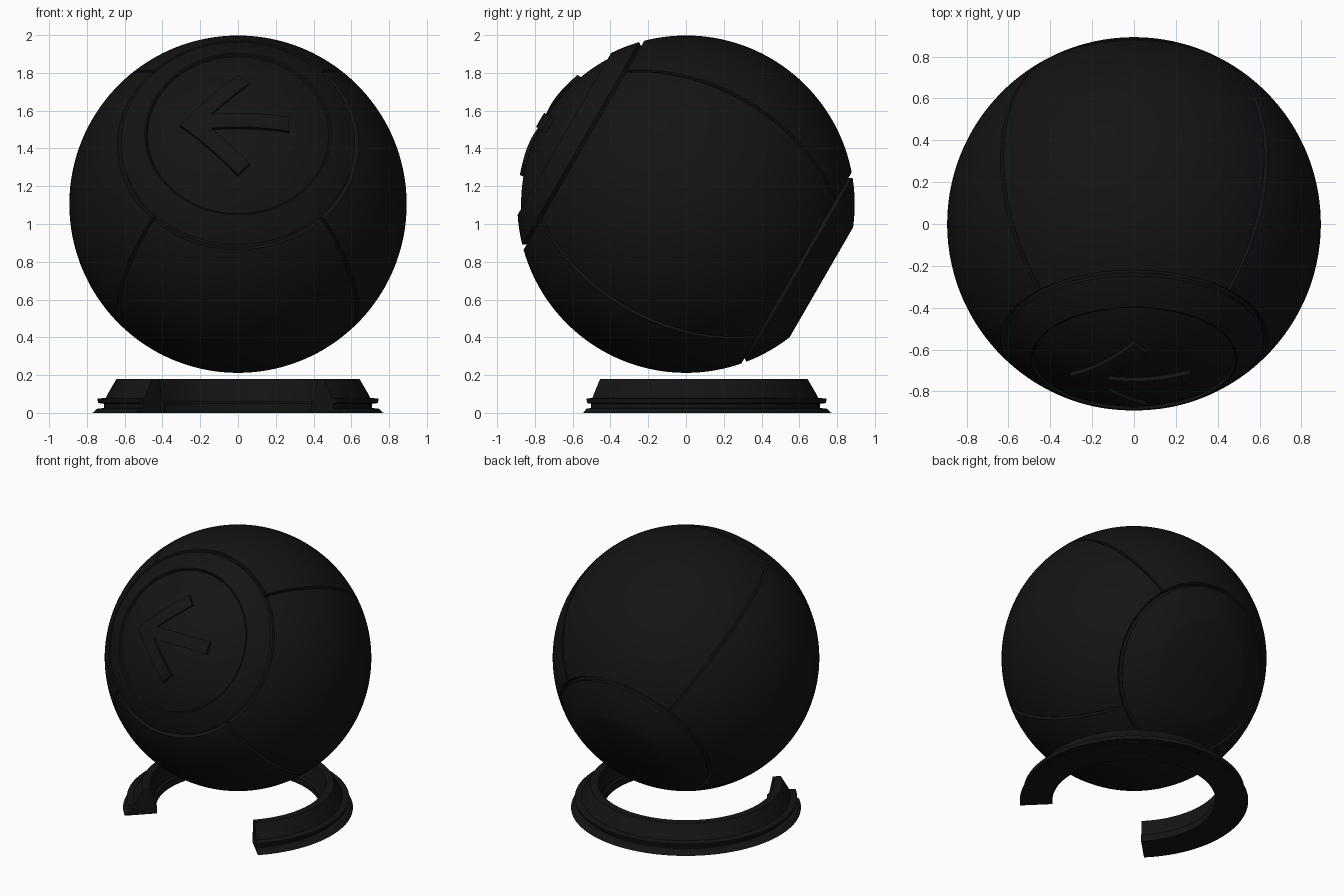
import bpy, bmesh
from math import sin, cos, pi, radians, sqrt, acos, asin
from mathutils import Vector

if "Cube" in bpy.data.objects:
    bpy.data.objects.remove(bpy.data.objects["Cube"])

R, INNER = 0.893, 0.863            # ball surface and groove floor
CENTRE = Vector((0, 0, 1.105))
X = Vector((1, 0, 0))
U = Vector((0, -cos(radians(30)), sin(radians(30))))   # tilted ball axis, toward front
V = Vector((0, sin(radians(30)), cos(radians(30))))

black = bpy.data.materials.new("black")
black.diffuse_color = (0.007, 0.007, 0.007, 1)
black.use_nodes = True
black.node_tree.nodes["Principled BSDF"].inputs["Base Color"].default_value = black.diffuse_color


def finish(name, bm):
    bmesh.ops.remove_doubles(bm, verts=bm.verts, dist=1e-5)
    bmesh.ops.recalc_face_normals(bm, faces=bm.faces)
    me = bpy.data.meshes.new(name)
    bm.to_mesh(me)
    bm.free()
    me.materials.append(black)
    ob = bpy.data.objects.new(name, me)
    bpy.context.collection.objects.link(ob)
    bpy.ops.object.select_all(action='DESELECT')
    ob.select_set(True)
    bpy.context.view_layer.objects.active = ob
    bpy.ops.object.shade_smooth_by_angle(angle=radians(25))
    return ob


def spread(a, b, n):
    return [a + (b - a) * i / n for i in range(n + 1)]


def skin(bm, rows):
    """Join rows of points with quads; returns the vertex rows."""
    vs = [[bm.verts.new(p) for p in row] for row in rows]
    for r0, r1 in zip(vs, vs[1:]):
        for i in range(len(r0) - 1):
            bm.faces.new((r0[i], r0[i + 1], r1[i + 1], r1[i]))
    return vs


def on_ball(theta, phi, r):
    return CENTRE + r * (sin(theta) * (cos(phi) * X + sin(phi) * V) + cos(theta) * U)


def ball_lathe(name, profile, n=128):
    """Revolve (polar angle, radius) pairs around the tilted axis."""
    bm = bmesh.new()
    skin(bm, [[on_ball(t, p, r) for p in spread(0, 2 * pi, n)] for t, r in profile])
    bmesh.ops.dissolve_degenerate(bm, dist=1e-6, edges=bm.edges)
    return finish(name, bm)


def arc(a, b, n, r=R):
    return [(t, r) for t in spread(a, b, n)]


T_DISC = asin(0.49 / R)             # inset front disc edge
T_FRONT = acos(0.634 / R)           # front groove
T_BACK = pi - acos(0.685 / R)       # back groove
T_FLAT = pi - asin(0.336 / R)       # flat spot on the back
GAP, EDGE = 0.010, 0.006

# Groove floor under all the panels
ball_lathe("groove_core", arc(T_DISC - 0.1, T_BACK + 0.1, 48, INNER))

# Front: inset disc and raised ring around it
ball_lathe("front_disc", arc(0, T_DISC + 0.01, 20, R - 0.02))
ball_lathe("front_ring", [(T_DISC, INNER), (T_DISC, R - 0.005), (T_DISC + EDGE, R)]
           + arc(T_DISC + 0.02, T_FRONT - GAP - EDGE, 8) + [(T_FRONT - GAP, INNER)])

# Back cap with flat spot
ball_lathe("back_cap", [(T_BACK + GAP, INNER)]
           + arc(T_BACK + GAP + EDGE, T_FLAT, 12)
           + [(pi, R * cos(pi - T_FLAT))])

# Four body panels split by meridian seams
for k, name in enumerate(("right", "top", "left", "bottom")):
    mid = k * pi / 2
    t0, t1 = T_FRONT + GAP, T_BACK - GAP
    p0, p1 = mid - pi / 4 + 0.006, mid + pi / 4 - 0.006
    thetas = [t0] + spread(t0 + EDGE, t1 - EDGE, 48) + [t1]
    phis = [p0] + spread(p0 + EDGE, p1 - EDGE, 36) + [p1]
    bm = bmesh.new()
    skin(bm, [[on_ball(t, p, INNER if t in (t0, t1) or p in (p0, p1) else R)
               for p in phis] for t in thetas])
    finish(name + "_panel", bm)

# Arrow raised from the inset disc back to the ball surface
half = [(0, 0.305), (0.06, 0.245), (-0.142, 0.043), (0.27, 0.043)]
outline = [(-0.307, 0)] + half + [(x, -v) for x, v in reversed(half)]
bm = bmesh.new()
bm.faces.new([bm.verts.new((x, v, 0)) for x, v in outline])
bmesh.ops.triangulate(bm, faces=bm.faces)
bmesh.ops.subdivide_edges(bm, edges=bm.edges, cuts=9, use_grid_fill=True)
for vert in bm.verts:
    x, v, _ = vert.co
    vert.co = CENTRE + x * X + v * V + sqrt(R * R - x * x - v * v) * U
ext = bmesh.ops.extrude_face_region(bm, geom=bm.faces[:], use_keep_orig=True)
for g in ext["geom"]:
    if isinstance(g, bmesh.types.BMVert):
        g.co -= U * 0.04
finish("arrow", bm)

# Base: stepped ring, open at the front for a quarter turn
section = [(0.55, 0), (0.77, 0), (0.745, 0.022), (0.71, 0.026), (0.71, 0.048),
           (0.74, 0.052), (0.745, 0.075), (0.70, 0.08), (0.69, 0.10),
           (0.643, 0.18), (0.59, 0.18), (0.565, 0.06), (0.55, 0.05)]
bm = bmesh.new()
rows = skin(bm, [[(r * cos(a), r * sin(a), z) for r, z in section + section[:1]]
                 for a in spread(-pi / 4, 5 * pi / 4, 96)])
for row in (rows[0], rows[-1]):
    bm.faces.new(row[:-1])
finish("base_ring", bm)
